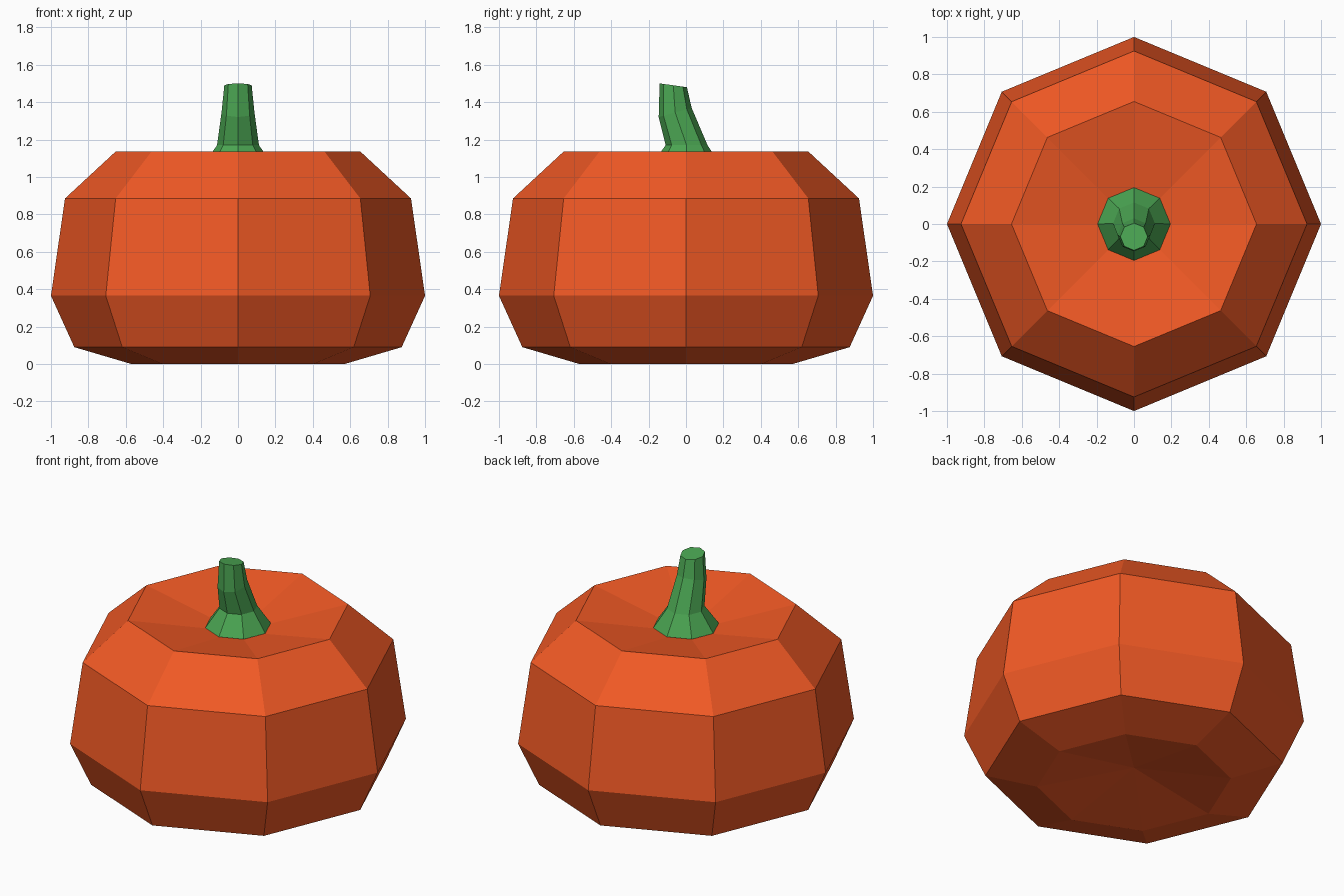
import bpy
import bmesh
from math import cos, sin, pi

SIDES = 8

cube = bpy.data.objects.get("Cube")
if cube:
    bpy.data.objects.remove(cube, do_unlink=True)


def make_material(name, color):
    mat = bpy.data.materials.new(name)
    mat.use_nodes = True
    mat.diffuse_color = color
    bsdf = mat.node_tree.nodes["Principled BSDF"]
    bsdf.inputs["Base Color"].default_value = color
    bsdf.inputs["Roughness"].default_value = 0.8
    return mat


def add_ring(bm, radius, z, y=0.0, tilt=0.0):
    """Octagon with its corners on the axes; tilt is the rise in z per unit of y."""
    ring = []
    for i in range(SIDES):
        a = 2 * pi * i / SIDES
        dy = radius * sin(a)
        ring.append(bm.verts.new((radius * cos(a), y + dy, z + tilt * dy)))
    return ring


def bridge(bm, lower, upper):
    for i in range(SIDES):
        j = (i + 1) % SIDES
        bm.faces.new((lower[i], lower[j], upper[j], upper[i]))


def fan(bm, ring, z):
    tip = bm.verts.new((0, 0, z))
    for i in range(SIDES):
        bm.faces.new((ring[i], ring[(i + 1) % SIDES], tip))


def finish(bm, name, mat):
    bmesh.ops.recalc_face_normals(bm, faces=bm.faces)
    mesh = bpy.data.meshes.new(name)
    bm.to_mesh(mesh)
    bm.free()
    mesh.materials.append(mat)
    obj = bpy.data.objects.new(name, mesh)
    bpy.context.collection.objects.link(obj)
    return obj


orange = make_material("orange_skin", (0.88, 0.1, 0.018, 1))
green = make_material("green_stem", (0.07, 0.38, 0.085, 1))

# Pumpkin body: stacked octagons, dished at the bottom and the top
bm = bmesh.new()
profile = [(0.57, 0.0), (0.875, 0.09), (1.0, 0.365), (0.925, 0.885), (0.655, 1.135)]
rings = [add_ring(bm, r, z) for r, z in profile]
for low, high in zip(rings, rings[1:]):
    bridge(bm, low, high)
fan(bm, rings[0], 0.1)
fan(bm, rings[-1], 1.01)
finish(bm, "pumpkin_body", orange)

# Stem: flared foot, then a shaft leaning to the front
bm = bmesh.new()
sections = [
    (0.195, 1.05, 0.0, 0.0),
    (0.112, 1.17, 0.003, 0.0),
    (0.088, 1.345, -0.058, 0.28),
    (0.073, 1.49, -0.068, -0.14),
]
rings = [add_ring(bm, *s) for s in sections]
for low, high in zip(rings, rings[1:]):
    bridge(bm, low, high)
bm.faces.new(rings[0])
bm.faces.new(rings[-1])
finish(bm, "stem", green)
